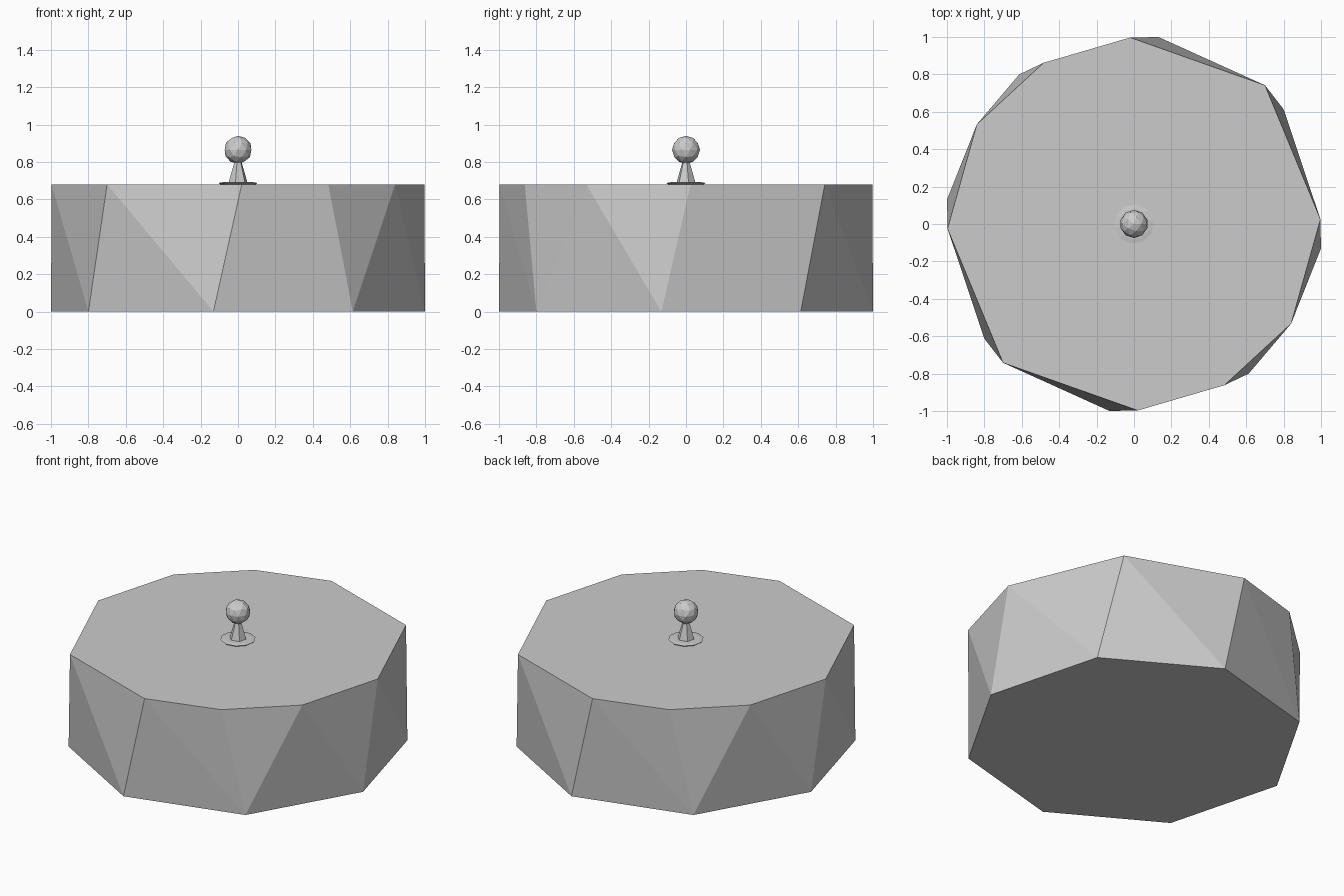
import bpy, bmesh
from math import cos, sin, radians, pi

if "Cube" in bpy.data.objects:
    bpy.data.objects.remove(bpy.data.objects["Cube"])


def finish(name, bm):
    bmesh.ops.recalc_face_normals(bm, faces=bm.faces)
    mesh = bpy.data.meshes.new(name)
    bm.to_mesh(mesh)
    bm.free()
    obj = bpy.data.objects.new(name, mesh)
    bpy.context.collection.objects.link(obj)
    return obj


def lathe(name, profile, sides, start=0.0):
    # Faceted solid of revolution from (radius, height) pairs
    bm = bmesh.new()
    rings = [[bm.verts.new((r * cos(start + 2 * pi * i / sides),
                            r * sin(start + 2 * pi * i / sides), z))
              for i in range(sides)] for r, z in profile]
    for a, b in zip(rings, rings[1:]):
        for i in range(sides):
            j = (i + 1) % sides
            bm.faces.new((a[i], a[j], b[j], b[i]))
    bm.faces.new(rings[0])
    bm.faces.new(rings[-1])
    return finish(name, bm)


# Body: irregular ten-sided top blended to an eight-sided base
HEIGHT = 0.68
half_top = [(-0.02, 0.997), (0.70, 0.742), (0.997, 0.025), (0.84, -0.533), (0.483, -0.862)]
bm = bmesh.new()
for x, y in half_top:
    for s in (1, -1):
        bm.verts.new((s * x, s * y, HEIGHT))
for i in range(8):
    a = radians(37.5 + 45 * i)
    bm.verts.new((1.008 * cos(a), 1.008 * sin(a), 0))
bmesh.ops.convex_hull(bm, input=bm.verts)
bmesh.ops.dissolve_limit(bm, angle_limit=radians(0.5), verts=bm.verts, edges=bm.edges)
finish("body", bm)

# Knob base plate
lathe("knob_plate", [(0.09, 0.675), (0.106, 0.688), (0.082, 0.692)], 10, radians(10))

# Knob neck
lathe("knob_neck", [(0.055, 0.68), (0.02, 0.80)], 6, radians(15))

# Knob ball
bm = bmesh.new()
bmesh.ops.create_icosphere(bm, subdivisions=2, radius=0.075)
bmesh.ops.translate(bm, vec=(0, 0, 0.865), verts=bm.verts)
finish("knob_ball", bm)
